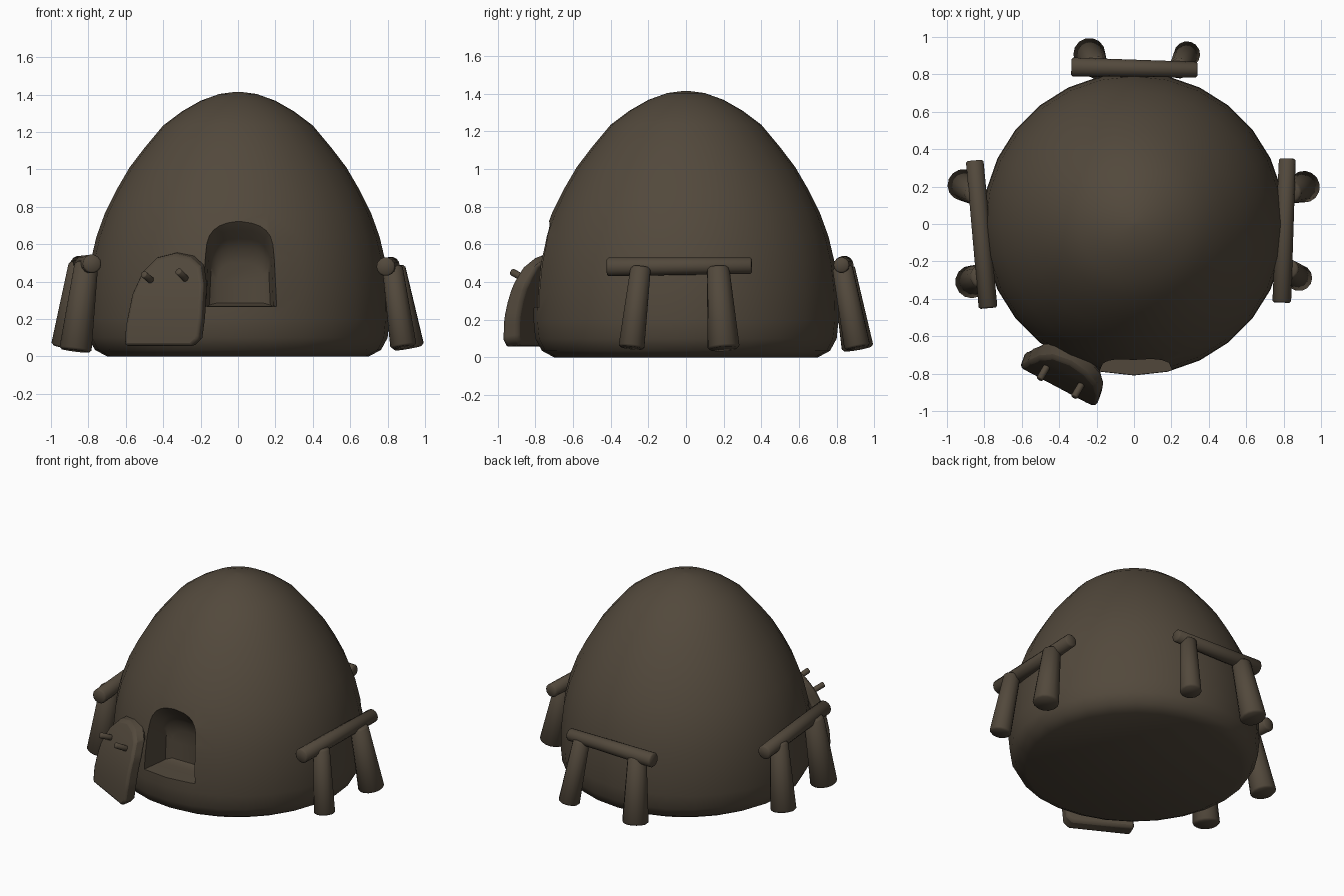
import bpy, bmesh, math
from mathutils import Vector

cube = bpy.data.objects.get("Cube")
if cube:
    bpy.data.objects.remove(cube, do_unlink=True)

clay = bpy.data.materials.new("brown_clay")
clay.use_nodes = True
clay.diffuse_color = (0.085, 0.066, 0.045, 1)
bsdf = clay.node_tree.nodes["Principled BSDF"]
bsdf.inputs["Base Color"].default_value = clay.diffuse_color
bsdf.inputs["Roughness"].default_value = 0.9


def finish(bm, name, angle=40):
    """Turn a bmesh into a smooth-shaded object."""
    bmesh.ops.recalc_face_normals(bm, faces=bm.faces)
    mesh = bpy.data.meshes.new(name)
    bm.to_mesh(mesh)
    bm.free()
    mesh.materials.append(clay)
    obj = bpy.data.objects.new(name, mesh)
    bpy.context.collection.objects.link(obj)
    smooth(obj, angle)
    return obj


def smooth(obj, angle):
    bpy.ops.object.select_all(action='DESELECT')
    obj.select_set(True)
    bpy.context.view_layer.objects.active = obj
    bpy.ops.object.shade_smooth_by_angle(angle=math.radians(angle))


def loft(bm, sections):
    """Skin a list of equal-length closed sections and cap both ends."""
    rings = [[bm.verts.new(p) for p in s] for s in sections]
    n = len(rings[0])
    for a, b in zip(rings, rings[1:]):
        for i in range(n):
            j = (i + 1) % n
            bm.faces.new((a[i], a[j], b[j], b[i]))
    bm.faces.new(rings[0])
    bm.faces.new(rings[-1])


def log(name, start, end, r0, r1, sides=14):
    """Tapered round log with softened end rims."""
    start, end = Vector(start), Vector(end)
    axis = end - start
    turn = axis.to_track_quat('Z', 'Y')
    length = axis.length
    soft = min(r0, r1) * 0.2
    steps = [(0, r0 - soft), (soft, r0), (length - soft, r1), (length, r1 - soft)]
    bm = bmesh.new()
    loft(bm, [[start + turn @ Vector((r * math.cos(a), r * math.sin(a), h))
               for a in (math.tau * i / sides for i in range(sides))]
              for h, r in steps])
    return finish(bm, name, 50)


# Dome: half profile (radius, height) turned around z
profile = [(0.70, 0), (0.765, 0.035), (0.80, 0.10), (0.81, 0.2), (0.806, 0.35),
           (0.79, 0.5), (0.757, 0.64), (0.71, 0.77), (0.65, 0.89), (0.58, 1.01),
           (0.5, 1.115), (0.4, 1.235), (0.3, 1.31), (0.2, 1.367), (0.1, 1.403),
           (0.01, 1.415)]
SEG = 28
bm = bmesh.new()
loft(bm, [[(r * math.cos(math.tau * i / SEG), r * math.sin(math.tau * i / SEG), z)
           for i in range(SEG)] for r, z in profile])
dome = finish(bm, "dome", 60)


# Doorway: arched hollow, flared towards the front, cut into the dome
def arch(y, half, floor, top, n=12):
    side = floor + (top - floor) * 0.55
    pts = [(0.01 - half * 1.05, y, floor), (0.01 + half * 1.05, y, floor)]
    for i in range(n + 1):
        a = math.pi * i / n
        pts.append((0.01 + half * math.copysign(abs(math.cos(a)) ** 0.7, math.cos(a)), y,
                    side + (top - side) * math.sin(a) ** 0.8))
    return pts


bm = bmesh.new()
loft(bm, [arch(-1.0, 0.21, 0.262, 1.0), arch(-0.80, 0.19, 0.266, 0.82),
          arch(-0.74, 0.18, 0.268, 0.74), arch(-0.69, 0.17, 0.27, 0.675),
          arch(-0.64, 0.165, 0.27, 0.63), arch(-0.60, 0.155, 0.275, 0.58),
          arch(-0.575, 0.12, 0.285, 0.50)])
cutter = finish(bm, "doorway_cutter")
cutter.hide_render = True
cut = dome.modifiers.new("doorway", 'BOOLEAN')
cut.object = cutter
cut.operation = 'DIFFERENCE'
cut.solver = 'EXACT'
bpy.context.view_layer.objects.active = dome
bpy.ops.object.modifier_apply(modifier="doorway")
bpy.data.objects.remove(cutter, do_unlink=True)
smooth(dome, 48)

# Racks: a rail resting on two leaning posts, on three sides
racks = {
    "left": [((0.79, -0.42, 0.48), (0.82, 0.35, 0.487), 0.05, 0.045),
             ((0.885, -0.29, 0.05), (0.825, -0.24, 0.48), 0.07, 0.055),
             ((0.912, 0.20, 0.045), (0.835, 0.17, 0.48), 0.085, 0.06)],
    "right": [((-0.78, -0.45, 0.495), (-0.852, 0.34, 0.49), 0.05, 0.047),
              ((-0.87, -0.31, 0.03), (-0.81, -0.28, 0.50), 0.088, 0.065),
              ((-0.915, 0.21, 0.05), (-0.845, 0.16, 0.50), 0.085, 0.06)],
    "back": [((-0.335, 0.84, 0.49), (0.34, 0.825, 0.49), 0.05, 0.042),
             ((-0.24, 0.912, 0.045), (-0.20, 0.835, 0.48), 0.086, 0.062),
             ((0.285, 0.91, 0.05), (0.24, 0.83, 0.48), 0.07, 0.055)],
}
for side, parts in racks.items():
    for part, spec in zip(("rail", "post_a", "post_b"), parts):
        log(f"{side}_{part}", *spec)

# Door slab: outline cut in rows, bowed back towards the top
outline = [(-0.61, 0.055), (-0.605, 0.16), (-0.57, 0.33), (-0.515, 0.45),
           (-0.44, 0.525), (-0.34, 0.55), (-0.26, 0.53), (-0.205, 0.48),
           (-0.19, 0.38), (-0.20, 0.2), (-0.215, 0.09), (-0.25, 0.055)]
bm = bmesh.new()
bm.faces.new([bm.verts.new((x, 0, z)) for x, z in outline])
for row in range(1, 8):
    bmesh.ops.bisect_plane(bm, geom=bm.verts[:] + bm.edges[:] + bm.faces[:],
                           plane_co=(0, 0, 0.05 + row * 0.06), plane_no=(0, 0, 1))
for v in bm.verts:
    v.co.y = -0.985 - 0.53 * (v.co.x + 0.2) + 0.17 * (v.co.z / 0.56) ** 2.5
back = bmesh.ops.extrude_face_region(bm, geom=bm.faces[:], use_keep_orig=True)
for v in (g for g in back["geom"] if isinstance(g, bmesh.types.BMVert)):
    v.co += Vector((0.03, 0.085, 0.01))
door = finish(bm, "door_slab", 50)
bevel = door.modifiers.new("soft_rim", 'BEVEL')
bevel.width = 0.018
bevel.segments = 2
bevel.limit_method = 'ANGLE'
bevel.angle_limit = math.radians(50)

# Door pegs
log("door_peg_right", (-0.45, -0.735, 0.395), (-0.505, -0.83, 0.44), 0.019, 0.019, 10)
log("door_peg_left", (-0.265, -0.83, 0.40), (-0.32, -0.925, 0.455), 0.019, 0.019, 10)
